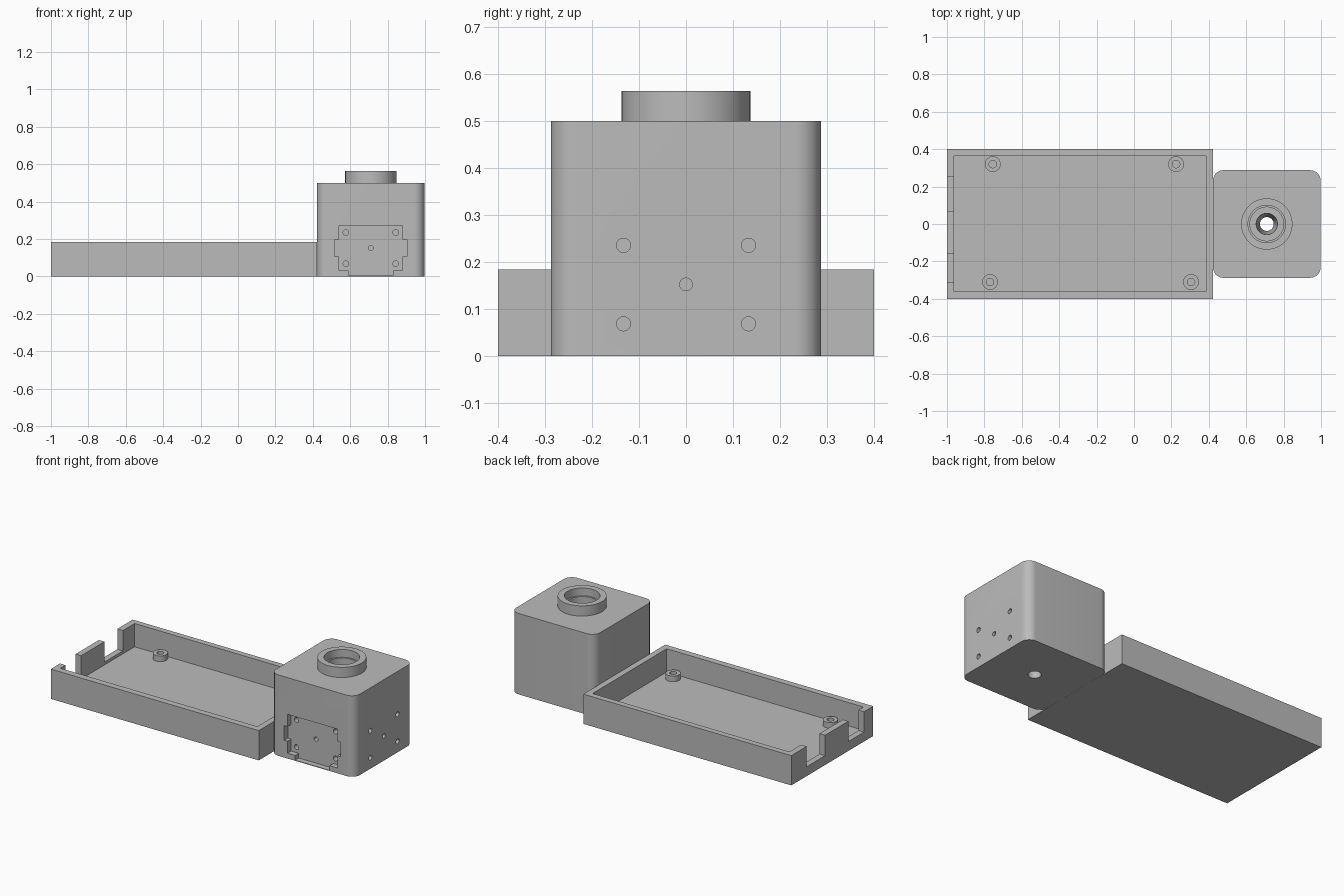
import bpy, bmesh, math
from mathutils import Matrix

default = bpy.data.objects.get("Cube")
if default:
    bpy.data.objects.remove(default, do_unlink=True)

grey = bpy.data.materials.new("plain grey")
grey.use_nodes = True
colour = (0.5, 0.5, 0.5, 1)
grey.diffuse_color = colour
grey.node_tree.nodes["Principled BSDF"].inputs["Base Color"].default_value = colour

TOWER_X, HALF = 0.71, 0.2875


def finish(name, bm):
    bmesh.ops.recalc_face_normals(bm, faces=bm.faces[:])
    mesh = bpy.data.meshes.new(name)
    bm.to_mesh(mesh)
    bm.free()
    mesh.materials.append(grey)
    ob = bpy.data.objects.new(name, mesh)
    bpy.context.collection.objects.link(ob)
    return ob


def box(name, x0, x1, y0, y1, z0, z1):
    bm = bmesh.new()
    bmesh.ops.create_cube(bm, size=1)
    bmesh.ops.scale(bm, vec=(x1 - x0, y1 - y0, z1 - z0), verts=bm.verts)
    bmesh.ops.translate(bm, vec=((x0 + x1) / 2, (y0 + y1) / 2, (z0 + z1) / 2), verts=bm.verts)
    return finish(name, bm)


def cylinder(name, x, y, z0, z1, r, matrix=Matrix(), sides=32):
    bm = bmesh.new()
    place = matrix @ Matrix.Translation((x, y, (z0 + z1) / 2))
    bmesh.ops.create_cone(bm, cap_ends=True, segments=sides, radius1=r, radius2=r,
                          depth=z1 - z0, matrix=place)
    return finish(name, bm)


def prism(name, outline, z0, z1, matrix=Matrix()):
    bm = bmesh.new()
    face = bm.faces.new([bm.verts.new((x, y, z0)) for x, y in outline])
    top = bmesh.ops.extrude_face_region(bm, geom=[face])["geom"]
    bmesh.ops.translate(bm, vec=(0, 0, z1 - z0),
                        verts=[v for v in top if isinstance(v, bmesh.types.BMVert)])
    bm.transform(matrix)
    return finish(name, bm)


def lathe(name, profile, x, sides=64):
    bm = bmesh.new()
    rings = [[bm.verts.new((x + r * math.cos(a), r * math.sin(a), z))
              for a in (2 * math.pi * i / sides for i in range(sides))] for r, z in profile]
    for a, b in zip(rings, rings[1:]):
        for i in range(sides):
            j = (i + 1) % sides
            bm.faces.new((a[i], a[j], b[j], b[i]))
    bm.faces.new(rings[0])
    bm.faces.new(rings[-1])
    return finish(name, bm)


def combine(target, tool, operation="DIFFERENCE"):
    mod = target.modifiers.new("combine", "BOOLEAN")
    mod.operation, mod.solver, mod.object = operation, "EXACT", tool
    bpy.context.view_layer.objects.active = target
    bpy.ops.object.modifier_apply(modifier=mod.name)
    bpy.data.objects.remove(tool, do_unlink=True)


def smooth(ob):
    bpy.ops.object.select_all(action="DESELECT")
    ob.select_set(True)
    bpy.context.view_layer.objects.active = ob
    bpy.ops.object.shade_smooth_by_angle(angle=math.radians(30))


# Open tray with two cable notches in its end wall
FLOOR = 0.04
tray = box("tray", -1, 0.422, -0.4, 0.4, 0, 0.184)
combine(tray, box("tray_cutter", -0.962, 0.384, -0.36, 0.364, FLOOR, 0.3))
for y0, y1 in ((0.07, 0.25), (-0.31, -0.157)):
    combine(tray, box("notch_cutter", -1.1, -0.95, y0, y1, 0.058, 0.3))

# Hollow screw bosses on the tray floor
for i, (x, y) in enumerate(((-0.755, 0.32), (0.225, 0.32), (-0.77, -0.31), (0.305, -0.31))):
    boss = cylinder(f"screw_boss_{i + 1}", x, y, FLOOR - 0.01, FLOOR + 0.035, 0.042)
    combine(boss, cylinder("boss_cutter", x, y, FLOOR, 0.2, 0.02))
    smooth(boss)

# Rounded tower with a collar on top
radius, steps = 0.055, 10
outline = []
for quarter, (sx, sy) in enumerate(((1, 1), (-1, 1), (-1, -1), (1, -1))):
    for k in range(steps + 1):
        a = math.pi / 2 * (quarter + k / steps)
        outline.append((TOWER_X + sx * (HALF - radius) + radius * math.cos(a),
                        sy * (HALF - radius) + radius * math.sin(a)))
tower = prism("tower", outline, 0, 0.5)
combine(tower, cylinder("collar", TOWER_X, 0, 0.45, 0.563, 0.137, sides=64), "UNION")

# Stepped bore running down through the tower
combine(tower, lathe("bore_cutter", [(0.037, -0.1), (0.037, 0.05), (0.057, 0.44), (0.09, 0.44),
                                     (0.09, 0.515), (0.1, 0.515), (0.1, 0.7)], TOWER_X))

# Servo-shaped pockets with screw holes on the front and right faces
half = [(0.118, 0.004), (0.118, 0.033), (0.17, 0.033), (0.17, 0.107), (0.193, 0.107),
        (0.193, 0.197), (0.17, 0.197), (0.17, 0.273)]
pocket = half + [(-u, z) for u, z in reversed(half)]
holes = [(s * 0.133, z, 0.015) for s in (-1, 1) for z in (0.068, 0.235)] + [(0, 0.152, 0.0135)]
DEPTH = 0.035
for turn in (0, math.pi / 2):
    place = (Matrix.Translation((TOWER_X, 0, 0)) @ Matrix.Rotation(turn, 4, "Z")
             @ Matrix.Translation((0, -HALF, 0)) @ Matrix.Rotation(math.pi / 2, 4, "X"))
    combine(tower, prism("pocket_cutter", pocket, -DEPTH, 0.1, place))
    for u, z, r in holes:
        combine(tower, cylinder("hole_cutter", u, z, -DEPTH - 0.05, 0.1, r, place, 24))
smooth(tower)
